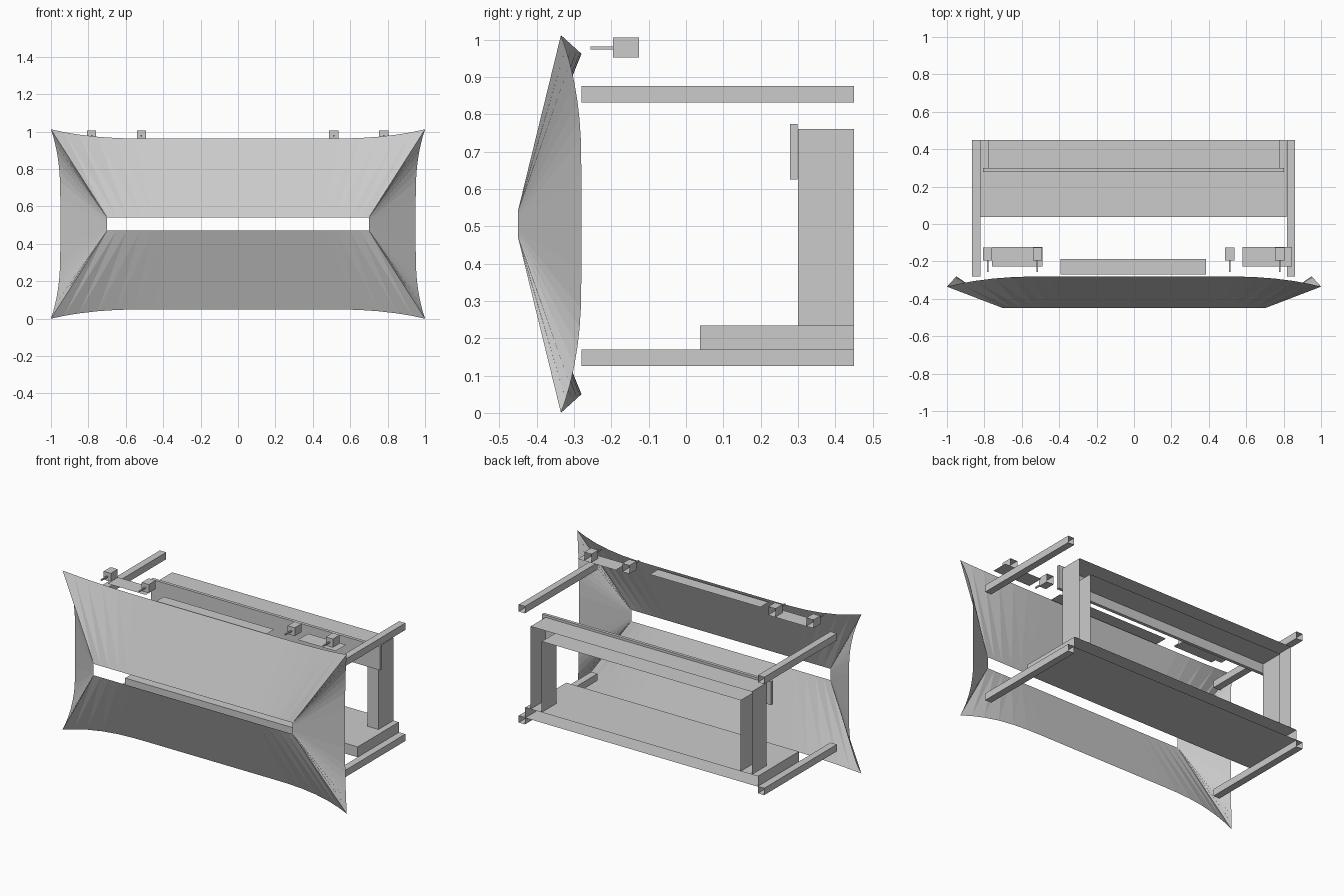
import bpy, bmesh
from mathutils import Vector

if "Cube" in bpy.data.objects:
    bpy.data.objects.remove(bpy.data.objects["Cube"])

grey = bpy.data.materials.new("plain grey")
grey.diffuse_color = (0.6, 0.6, 0.6, 1)
grey.use_nodes = True
grey.node_tree.nodes["Principled BSDF"].inputs["Base Color"].default_value = grey.diffuse_color


def finish(name, bm):
    me = bpy.data.meshes.new(name)
    bm.to_mesh(me)
    bm.free()
    me.materials.append(grey)
    ob = bpy.data.objects.new(name, me)
    bpy.context.collection.objects.link(ob)
    return ob


def box(name, x, y, z, open_back=False):
    """Box from ranges; open_back leaves out the +y face."""
    bm = bmesh.new()
    bmesh.ops.create_cube(bm, size=1)
    for v in bm.verts:
        v.co = [r[0] + (c + 0.5) * (r[1] - r[0]) for c, r in zip(v.co, (x, y, z))]
    if open_back:
        bm.normal_update()
        bmesh.ops.delete(bm, geom=[f for f in bm.faces if f.normal.y > 0.9],
                         context='FACES_ONLY')
    return finish(name, bm)


def plate(name, x, y, z):
    bm = bmesh.new()
    bm.faces.new([bm.verts.new(p) for p in
                  ((x[0], y[0], z), (x[1], y[0], z), (x[1], y[1], z), (x[0], y[1], z))])
    return finish(name, bm)


# Flared front shell: four panels around an open slot, edges curling to the corners
MID = 0.506
STEPS = [0, 0.25, 0.45, 0.55, 0.65, 0.75, 0.85, 0.93, 1]
T = [-t for t in reversed(STEPS[1:])] + STEPS


def curl(t, start):
    return max(0, (abs(t) - start) / (1 - start)) ** 2.6


bm = bmesh.new()
for s in (-1, 1):
    for horizontal in (True, False):
        rows = []
        for t in T:
            c = curl(t, 0.45 if horizontal else 0.25)
            y = -0.28 - 0.055 * c
            if horizontal:
                inner = (0.7 * t, -0.45, MID + s * 0.036)
                outer = (t, y, MID + s * (0.456 + 0.05 * c))
            else:
                inner = (s * 0.7, -0.45, MID + 0.036 * t)
                outer = (s * (0.95 + 0.05 * c), y, MID + 0.506 * t)
            rows.append((bm.verts.new(inner), bm.verts.new(outer)))
        for a, b in zip(rows, rows[1:]):
            bm.faces.new((a[0], b[0], b[1], a[1]))
bmesh.ops.remove_doubles(bm, verts=bm.verts, dist=0.0005)
bmesh.ops.triangulate(bm, faces=bm.faces)
bmesh.ops.recalc_face_normals(bm, faces=bm.faces)
if sum((f.normal.y * f.calc_area() for f in bm.faces)) > 0:
    bmesh.ops.reverse_faces(bm, faces=bm.faces)
finish("front_shell", bm)

# Four side rails, hollow at the back
for side, x in (("left", (-0.865, -0.82)), ("right", (0.818, 0.862))):
    box(side + "_upper_rail", x, (-0.28, 0.45), (0.832, 0.876), True)
    box(side + "_lower_rail", x, (-0.28, 0.45), (0.126, 0.17), True)

# Bottom shelf
box("shelf", (-0.82, 0.816), (0.037, 0.45), (0.168, 0.234), True)

# Rear frame: an upside-down U profile run backwards, open at the back
bm = bmesh.new()
Z0, Z1, ZB, W, WI = 0.234, 0.76, 0.685, 0.778, 0.70
profile = [(-W, Z0), (-W, Z1), (W, Z1), (W, Z0), (WI, Z0), (WI, ZB), (-WI, ZB), (-WI, Z0)]
front = [bm.verts.new((x, 0.3, z)) for x, z in profile]
back = [bm.verts.new((x, 0.45, z)) for x, z in profile]
bm.faces.new(front)
for i in range(8):
    j = (i + 1) % 8
    bm.faces.new((front[i], back[i], back[j], front[j]))
bmesh.ops.recalc_face_normals(bm, faces=bm.faces)
finish("rear_frame", bm)

# Board across the top of the frame
box("cross_board", (-0.808, 0.803), (0.279, 0.299), (0.625, 0.774))

# Thin plates along the top
plate("centre_plate", (-0.392, 0.386), (-0.27, -0.187), 0.952)
plate("left_plate", (-0.76, -0.49), (-0.227, -0.123), 0.952)
plate("right_plate", (0.58, 0.846), (-0.227, -0.123), 0.952)

# Small blocks with a thin rod pointing forward
for i, x in enumerate((-0.783, -0.516, 0.511, 0.779)):
    box(f"block_{i + 1}", (x - 0.025, x + 0.025), (-0.195, -0.126), (0.952, 1.005), True)
    box(f"rod_{i + 1}", (x - 0.004, x + 0.004), (-0.256, -0.195), (0.974, 0.982))
